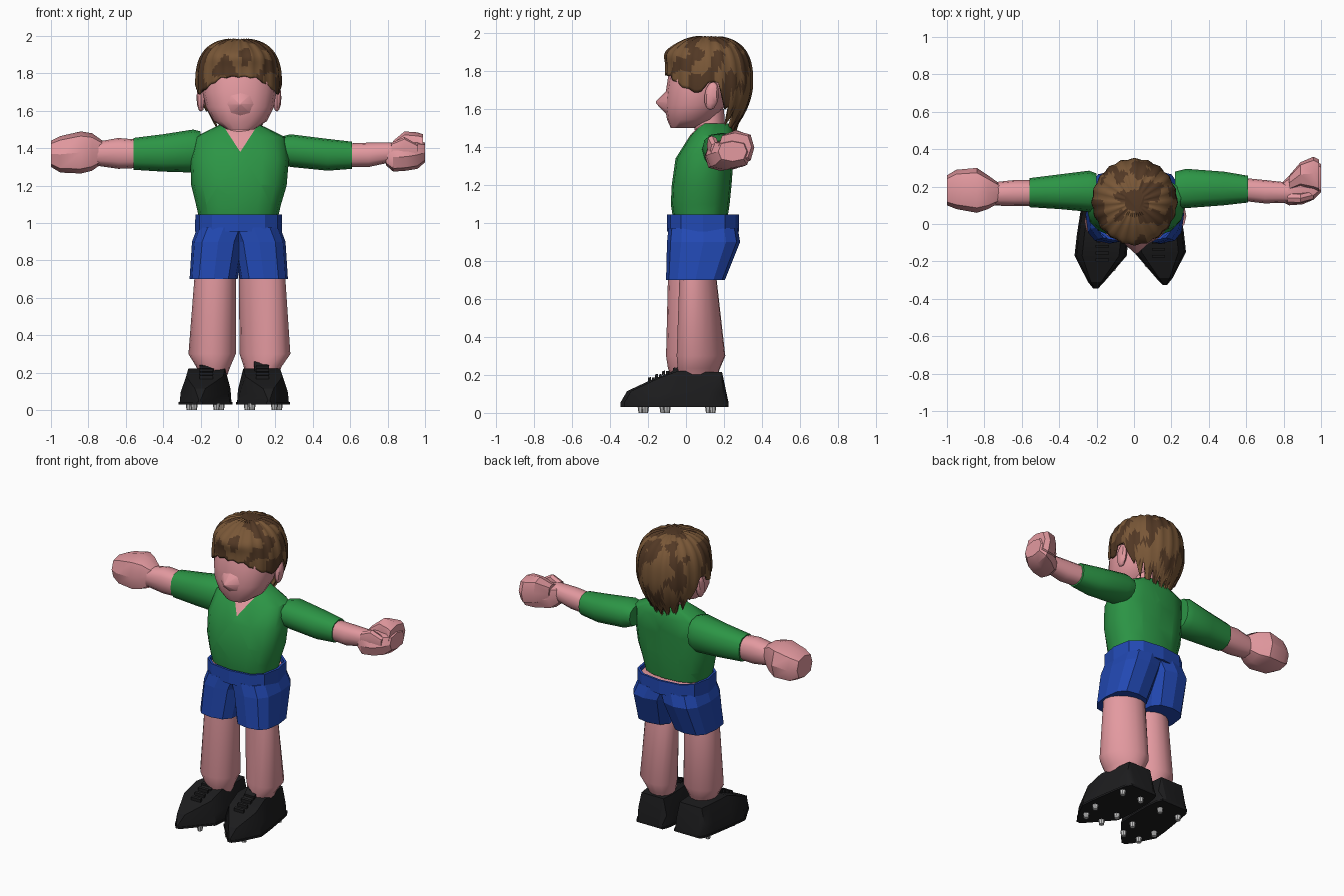
import bpy, bmesh, math
from mathutils import Vector, noise

if "Cube" in bpy.data.objects:
    bpy.data.objects.remove(bpy.data.objects["Cube"])


def material(name, rgb):
    m = bpy.data.materials.new(name)
    m.diffuse_color = (*rgb, 1)
    m.use_nodes = True
    m.node_tree.nodes["Principled BSDF"].inputs["Base Color"].default_value = m.diffuse_color
    return m


SKIN = material("skin", (0.77, 0.32, 0.35))
GREEN = material("shirt green", (0.025, 0.30, 0.06))
BLUE = material("shorts blue", (0.016, 0.066, 0.45))
BLACK = material("shoe black", (0.012, 0.012, 0.013))
METAL = material("stud grey", (0.55, 0.55, 0.55))
DARK = material("dark brown hair", (0.085, 0.040, 0.018))
LIGHT = material("light brown hair", (0.19, 0.095, 0.038))


def finish(name, bm, mats, angle=40):
    bmesh.ops.recalc_face_normals(bm, faces=bm.faces)
    me = bpy.data.meshes.new(name)
    bm.to_mesh(me)
    bm.free()
    ob = bpy.data.objects.new(name, me)
    bpy.context.collection.objects.link(ob)
    for m in mats:
        me.materials.append(m)
    if angle:
        bpy.ops.object.select_all(action='DESELECT')
        ob.select_set(True)
        bpy.context.view_layer.objects.active = ob
        bpy.ops.object.shade_smooth_by_angle(angle=math.radians(angle))
    return ob


def oval(n, e=2.0, skew=0.0):
    """Unit superellipse section in 0..1 coordinates; skew tilts it diagonally."""
    f = lambda t: 0.5 + 0.5 * math.copysign(abs(t) ** (2 / e), t)
    return [(f(math.cos(k * math.tau / n)), f(math.sin(k * math.tau / n + skew))) for k in range(n)]


def loft_bm(axis, rings, section, cap=True):
    """Rings are (position, lo1, hi1, lo2, hi2) bounds of the section along an axis."""
    bm = bmesh.new()
    loops = []
    for p, a0, a1, b0, b1 in rings:
        loop = []
        for u, v in section:
            a, b = a0 + u * (a1 - a0), b0 + v * (b1 - b0)
            co = {'x': (p, a, b), 'y': (a, p, b), 'z': (a, b, p)}[axis]
            loop.append(bm.verts.new(co))
        loops.append(loop)
    n = len(section)
    for lo, hi in zip(loops, loops[1:]):
        for i in range(n):
            bm.faces.new((lo[i], lo[(i + 1) % n], hi[(i + 1) % n], hi[i]))
    if cap:
        bm.faces.new(loops[0])
        bm.faces.new(loops[-1])
    return bm


def loft(name, axis, rings, section, mat, angle=40, cap=True):
    return finish(name, loft_bm(axis, rings, section, cap), [mat], angle)


# Shirt body with a V of skin cut at the neck
bm = loft_bm('z', [(1.035, -.21, .215, -.07, .22), (1.10, -.225, .23, -.08, .23),
                   (1.20, -.25, .26, -.075, .24), (1.34, -.255, .272, -.055, .25),
                   (1.46, -.232, .252, .02, .26), (1.525, -.10, .12, .08, .235)], oval(16, 2.5))
CX, TIP, K = .012, 1.38, .65
for s in (-1, 1):
    bmesh.ops.bisect_plane(bm, geom=bm.verts[:] + bm.edges[:] + bm.faces[:],
                           plane_co=(CX, 0, TIP), plane_no=(s, 0, -K))
for f in bm.faces:
    c = f.calc_center_median()
    f.material_index = int(c.y < .1 and abs(c.x - CX) < (c.z - TIP) * K)
finish("shirt", bm, [GREEN, SKIN])

# Waist skin and neck
loft("waist", 'z', [(.975, -.20, .205, -.075, .24), (1.02, -.215, .22, -.085, .26)], oval(12, 2.8), SKIN)
loft("neck", 'z', [(1.42, -.09, .11, .05, .21), (1.60, -.08, .10, .04, .20)], oval(12), SKIN)

# Sleeves, forearms and fists
R12, R8 = oval(12, 2.4), oval(8, 2.8)
loft("left_sleeve", 'x', [(-.20, .08, .27, 1.29, 1.49), (-.24, .065, .285, 1.27, 1.50),
                          (-.40, .08, .265, 1.275, 1.475), (-.56, .09, .245, 1.285, 1.455)], R12, GREEN)
loft("left_forearm", 'x', [(-.52, .095, .235, 1.295, 1.445), (-.64, .095, .235, 1.29, 1.455),
                           (-.78, .10, .22, 1.31, 1.43)], R12, SKIN)
loft("left_hand", 'x', [(-.71, .12, .21, 1.33, 1.43), (-.78, .08, .26, 1.28, 1.48),
                        (-.84, .06, .30, 1.265, 1.49), (-.95, .08, .29, 1.27, 1.465),
                        (-1.0, .10, .26, 1.30, 1.44)], R8, SKIN, 30)
loft("right_sleeve", 'x', [(.22, .09, .28, 1.325, 1.46), (.28, .085, .295, 1.30, 1.475),
                           (.48, .10, .28, 1.28, 1.45), (.61, .115, .258, 1.29, 1.435)], R12, GREEN)
loft("right_forearm", 'x', [(.57, .125, .248, 1.30, 1.425), (.70, .11, .235, 1.30, 1.43),
                            (.84, .115, .22, 1.33, 1.43)], R12, SKIN)
loft("right_palm", 'x', [(.79, .12, .22, 1.31, 1.42), (.83, .10, .26, 1.275, 1.43),
                         (.90, .105, .32, 1.28, 1.43), (.96, .13, .345, 1.29, 1.44),
                         (1.0, .17, .32, 1.325, 1.43)], R8, SKIN, 30)
loft("right_fingers", 'x', [(.83, .18, .26, 1.34, 1.44), (.89, .20, .33, 1.32, 1.49),
                            (.96, .18, .36, 1.31, 1.485), (.99, .17, .345, 1.33, 1.475)], R8, SKIN, 30)
loft("right_thumb", 'x', [(.82, .11, .17, 1.34, 1.43), (.89, .11, .165, 1.36, 1.46),
                          (.96, .13, .18, 1.35, 1.42)], R8, SKIN, 30)

# Head, nose and ears
loft("head", 'z', [(1.50, -.06, .085, -.08, .04), (1.545, -.13, .155, -.10, .15),
                   (1.62, -.172, .192, -.112, .21), (1.70, -.19, .205, -.105, .25),
                   (1.80, -.19, .205, -.09, .27), (1.89, -.15, .16, -.05, .23),
                   (1.94, -.08, .10, .02, .18)], oval(16, 2.2), SKIN)
loft("nose", 'y', [(-.085, -.075, .10, 1.555, 1.715), (-.158, .006, .018, 1.63, 1.642)], oval(8), SKIN, 60)
for side, x in (("left", -.198), ("right", .208)):
    bm = bmesh.new()
    bmesh.ops.create_uvsphere(bm, u_segments=8, v_segments=6, radius=1)
    for v in bm.verts:
        y, z = v.co.y * .038, v.co.z * .075
        v.co = (x + v.co.x * .024, .135 + y + z * .1, 1.67 + z)
    finish(side + "_ear", bm, [SKIN])

# Hair shell: lower edge height by angle from the front, in degrees
EDGE = [(0, 1.775), (25, 1.77), (42, 1.735), (60, 1.70), (80, 1.675), (90, 1.735), (104, 1.73),
        (115, 1.60), (130, 1.48), (150, 1.42), (180, 1.40)]


def hairline(a):
    for (a0, z0), (a1, z1) in zip(EDGE, EDGE[1:]):
        if a <= a1:
            return z0 + (z1 - z0) * (a - a0) / (a1 - a0)
    return EDGE[-1][1]


SEG, ROWS = 80, 26
bm = bmesh.new()
rows = []
for j in range(1, ROWS + 1):
    row = []
    for i in range(SEG):
        deg = i * 360 / SEG
        a = min(deg, 360 - deg)
        saw = abs((i + 2) % 4 - 2) / 2
        low = hairline(a) + saw * (.14 if a > 118 else .015)
        z = 1.985 - (1.985 - low) * (j / ROWS) ** 1.5
        h = (z - 1.74) / .245
        r = max(0, 1 - h ** 2.6) ** (1 / 2.6) if h > 0 else 1 - .40 * min(h * h, 1.1)
        r *= 1 + .035 * (.5 - saw) * min(1, j / 5)
        front = max(0, math.cos(math.radians(deg)))
        r *= 1 + .14 * front ** 2 * math.exp(-((z - 1.90) / .05) ** 2) - .05 * front
        t = math.radians(deg)
        row.append(bm.verts.new((.003 + .228 * r * math.sin(t), .115 - .235 * r * math.cos(t),
                                 z + .006 * (.5 - saw))))
    rows.append(row)
for lo, hi in zip(rows, rows[1:]):
    for i in range(SEG):
        k = (i + 1) % SEG
        bm.faces.new((lo[i], lo[k], hi[k], hi[i]))
bm.faces.new(rows[0])
for f in bm.faces:
    c = f.calc_center_median()
    f.material_index = int(noise.noise(Vector((c.x * 13, c.y * 13, c.z * 9))) > -.03)
hair = finish("hair", bm, [DARK, LIGHT], 50)
sol = hair.modifiers.new("thickness", 'SOLIDIFY')
sol.thickness = .012

# Shorts: waistband and two flared legs
band = loft("waistband", 'z', [(.955, -.23, .235, -.10, .28), (1.045, -.228, .235, -.10, .28)],
            oval(12, 2.8), BLUE, 0, cap=False)
band.modifiers.new("thickness", 'SOLIDIFY').thickness = .015
for side, s in (("left", -1), ("right", 1)):
    rings = []
    for z, inner, outer, y0, y1 in ((.975, -.06, .222, -.092, .272), (.90, -.03, .25, -.10, .285),
                                    (.70, .006, .263, -.105, .205)):
        lo, hi = sorted((.004 + s * inner, .004 + s * outer))
        rings.append((z, lo, hi, y0, y1))
    loft(side + "_shorts_leg", 'z', rings, oval(12, 2.8), BLUE, 0)

# Legs
loft("left_leg", 'z', [(.18, -.20, -.06, -.07, .08), (.235, -.225, -.04, -.095, .10),
                       (.30, -.265, -.012, -.105, .13), (.72, -.232, -.012, -.095, .11)], oval(16), SKIN)
loft("right_leg", 'z', [(.18, .04, .21, -.03, .16), (.235, .03, .235, -.045, .18),
                        (.30, .008, .28, -.05, .208), (.72, .005, .252, -.035, .16)],
     oval(16, 2, -.28), SKIN)

# Football boots: upper, sole plate, tongue, laces and studs
UPPER = [(0, 0), (1, 0), (.98, .4), (.87, 1), (.13, 1), (.02, .4)]
SQUARE = [(0, 0), (1, 0), (1, 1), (0, 1)]
SHOE = [(-.345, -.212, -.198, .055), (-.31, -.24, -.165, .115), (-.17, -.312, -.045, .18),
        (-.06, -.30, -.035, .222), (.10, -.275, -.035, .215), (.17, -.262, -.045, .215),
        (.205, -.24, -.06, .05)]


def boot(side, flip, dy):
    def bounds(y, x0, x1, z0, z1):
        return (y + dy, -x1 - .04, -x0 - .04, z0, z1) if flip else (y + dy, x0, x1, z0, z1)

    loft(side + "_boot", 'y', [bounds(y, a, b, .04, z) for y, a, b, z in SHOE], UPPER, BLACK, 30)
    loft(side + "_sole", 'y', [bounds(y, a - .006, b + .006, .03, .042) for y, a, b, z in SHOE],
         SQUARE, BLACK, 30)
    loft(side + "_tongue", 'y', [bounds(-.10, -.20, -.13, .18, .215), bounds(-.04, -.205, -.125, .20, .26)],
         SQUARE, BLACK, 30)
    for k in range(5):
        y, z = -.20 + k * .037, .175 + k * .017
        loft("%s_lace_%d" % (side, k + 1), 'y',
             [bounds(y, -.205, -.135, z - .01, z + .01), bounds(y + .015, -.205, -.135, z - .006, z + .014)],
             SQUARE, BLACK, 30)
    n = 0
    for y, off in ((-.235, .06), (-.12, .085), (.12, .07)):
        for e in (-1, 1):
            n += 1
            yc, x0, x1, _, _ = bounds(y, -.175 + e * off - .02, -.175 + e * off + .02, 0, 0)
            loft("%s_stud_%d" % (side, n), 'z', [(0, x0 + .005, x1 - .005, yc - .015, yc + .015),
                 (.035, x0, x1, yc - .02, yc + .02)], oval(8), METAL, 30)


boot("left", False, 0)
boot("right", True, .02)
